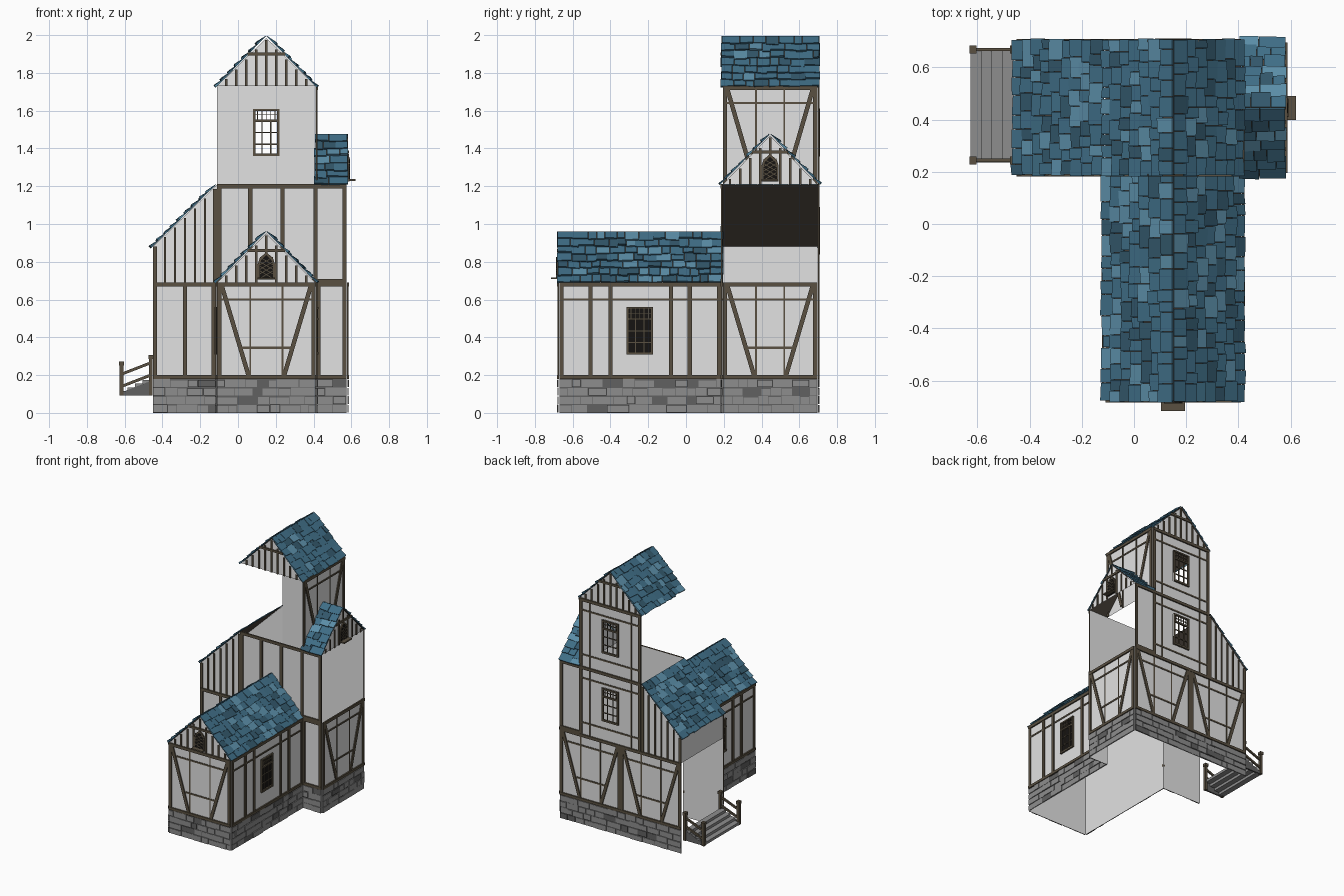
import bpy, bmesh, math, random
from mathutils import Vector as V

if "Cube" in bpy.data.objects:
    bpy.data.objects.remove(bpy.data.objects["Cube"])
random.seed(4)

COLOURS = [("plaster", (.76, .76, .76)), ("light plaster", (.84, .84, .84)), ("timber", (.1, .08, .053)),
           ("dark timber", (.07, .056, .044)), ("blue slate", (.05, .155, .24)), ("light slate", (.105, .27, .39)),
           ("deep slate", (.032, .095, .145)), ("stone", (.27, .27, .27)), ("dark stone", (.12, .12, .12)),
           ("black glass", (.008, .007, .006))]
PLASTER, LIGHT, TIMBER, DARK, BLUE, BLUE_L, BLUE_D, STONE, STONE_D, GLASS = range(10)
mats = []
for n, c in COLOURS:
    m = bpy.data.materials.new(n)
    m.diffuse_color = (*c, 1)
    m.use_nodes = True
    m.node_tree.nodes["Principled BSDF"].inputs["Base Color"].default_value = m.diffuse_color
    mats.append(m)
parts = {}


def prism(name, bottom, top, mat):
    """Closed prism between two rings of points; a single face if top is None."""
    bm = parts.setdefault(name, bmesh.new())
    a = [bm.verts.new(p) for p in bottom]
    faces = [bm.faces.new(a)]
    if top:
        b = [bm.verts.new(p) for p in top]
        faces.append(bm.faces.new(b[::-1]))
        for i in range(len(a)):
            j = (i + 1) % len(a)
            faces.append(bm.faces.new((a[j], a[i], b[i], b[j])))
        bmesh.ops.recalc_face_normals(bm, faces=faces)
    for f in faces:
        f.material_index = mat


def at(F, u, z, d):
    axis, c, s = F
    return V((u, c + s * d, z)) if axis == 'y' else V((c + s * d, u, z))


def slab(name, F, pts, d0, d1, mat):
    prism(name, [at(F, u, z, d0) for u, z in pts], [at(F, u, z, d1) for u, z in pts] if d1 != d0 else None, mat)


def rect(name, F, u0, u1, z0, z1, d0, d1, mat):
    slab(name, F, [(u0, z0), (u1, z0), (u1, z1), (u0, z1)], d0, d1, mat)


def beam(name, F, p, q, w=.022, d=.011, mat=TIMBER, d0=.003):
    p, q = V(p), V(q)
    t = (q - p).normalized() * w / 2
    s = V((-t.y, t.x))
    slab(name, F, [p + s, p - s, q - s, q + s], d0, d, mat)


def wall(name, F, u0, u1, z0, z1, mat=PLASTER, hole=None):
    if not hole:
        return rect(name, F, u0, u1, z0, z1, 0, 0, mat)
    a, b, c, d = hole
    for r in ((u0, a, z0, z1), (b, u1, z0, z1), (a, b, z0, c), (a, b, d, z1)):
        rect(name, F, *r, 0, 0, mat)


def frame(F, u0, u1, z0, z1, posts, sill=True):
    """Top and bottom rails plus upright posts."""
    if sill:
        beam("timber_frame", F, (u0, z0 + .01), (u1, z0 + .01), .02, .013)
    beam("timber_frame", F, (u0, z1 - .01), (u1, z1 - .01), .022, .013)
    for u in posts:
        beam("timber_frame", F, (u, z0), (u, z1))


def braced(F, u0, u1, z0, z1):
    """Panel with two slanted braces and thin studs."""
    frame(F, u0, u1, z0, z1, (u0 + .011, u1 - .011), z0 < 1)
    for a, b in ((u0, 1), (u1, -1)):
        beam("timber_braces", F, (a + b * .025, z1 - .02), (a + b * .165, z0 + .02), .023)
        beam("timber_studs", F, (a + b * .175, z0), (a + b * .175, z1), .01, .006)
    beam("timber_studs", F, (u0, z1 - .09), (u1, z1 - .09), .012, .007)
    beam("timber_studs", F, (u0 + .12, z0 + .165), (u1 - .12, z0 + .165), .012, .007)


def window(F, mid, z0, glass):
    """Tall window with a finely barred transom."""
    n, a, b, z1 = "windows", mid - .07, mid + .07, z0 + .25
    if glass:
        rect(n, F, a, b, z0, z1, .002, .004, GLASS)
    for u in (a + .006, b - .006):
        beam(n, F, (u, z0), (u, z1), .013, .014)
    for z, w in ((z0 + .005, .014), (z1 - .005, .011), (z0 + .187, .012)):
        beam(n, F, (a, z), (b, z), w, .015)
    for i in (1, 2):
        beam(n, F, (a + i * .0467, z0), (a + i * .0467, z0 + .19), .006, .01)
        beam(n, F, (a, z0 + i * .062), (b, z0 + i * .062), .006, .01)
    for i in range(1, 6):
        beam(n, F, (a + i * .0233, z0 + .19), (a + i * .0233, z1), .004, .009)
    beam(n, F, (a, z0 + .218), (b, z0 + .218), .004, .009)


def arched(F, mid, z0):
    """Small pointed window with a lattice and a sill."""
    def arch(w, h):
        return [(mid - w, z0 + .015), (mid + w, z0 + .015), (mid + w, z0 + h * .6), (mid + w * .75, z0 + h * .82),
                (mid, z0 + h), (mid - w * .75, z0 + h * .82), (mid - w, z0 + h * .6)]
    slab("arched_windows", F, arch(.046, .16), .003, .012, TIMBER)
    slab("arched_windows", F, arch(.036, .146), .01, .014, GLASS)
    for i in range(4):
        z = z0 + .022 + i * .024
        for s in (1, -1):
            beam("arched_windows", F, (mid - s * .034, z), (mid + s * .034, z + .04), .004, .017, TIMBER, .013)
    rect("arched_windows", F, mid - .046, mid + .046, z0 + .018, z0 + .028, .003, .046, TIMBER)


def gable(F, u0, u1, z0, z1, arch):
    """Planked gable triangle."""
    mid, half = (u0 + u1) / 2, (u1 - u0) / 2
    slab("gable_walls", F, [(u0, z0), (u1, z0), (mid, z1)], 0, 0, LIGHT)
    beam("gable_boards", F, (mid - half * .38, z0 + .17), (mid + half * .38, z0 + .17), .016, .012)
    for i in range(-4, 5):
        u = mid + i * .053
        top = z0 + (z1 - z0) * (1 - abs(u - mid) / half) - .01
        low = z0 + .15 if arch and abs(i) < 1 else z0
        if top > low + .01:
            beam("gable_boards", F, (u, low), (u, top), .013, .008)
    if arch:
        arched(F, mid, z0)


def stones(F, u0, u1):
    """Rough stone courses over dark mortar."""
    rect("stone_base", F, u0, u1, 0, .18, .004, .004, STONE_D)
    for r in range(4):
        u = u0
        while u < u1 - .001:
            e = min(u + random.uniform(.04, .12), u1)
            if u1 - e < .03:
                e = u1
            j = random.uniform(0, .007)
            rect("stone_base", F, u, e - .003, r * .045 + .001, r * .045 + .037 + j, .005, random.uniform(.007, .013),
                 random.choice((STONE,) * 9 + (STONE_D,)))
            u = e


def roof(name, o, along, slope, rows):
    """Uneven slate courses laid on a dark underside; o is the eave corner."""
    o, along, slope = V(o), V(along), V(slope)
    L, H = along.length, slope.length
    a, s = along.normalized(), slope.normalized()
    n = a.cross(s)
    n = n if n.z > 0 else -n
    prism(name, [o, o + along, o + along + slope, o + slope], None, DARK)
    h = H / rows
    for r in range(rows):
        u = -random.uniform(0, .008)
        while u < L - .002:
            e = u + random.uniform(.04, .085)
            if L - e < .03:
                e = L + random.uniform(0, .008)
            t0, t1 = max(r * h - random.uniform(0, .02), -.008), (r + 1) * h
            lift, k = random.uniform(.011, .019), random.uniform(-.003, .003)
            low = [o + a * u + s * (t0 + k), o + a * (e - .002) + s * (t0 - k), o + a * (e - .002) + s * t1, o + a * u + s * t1]
            high = [p + n * (lift if i < 2 else .005) for i, p in enumerate(low)]
            prism(name, [p + n * .002 for p in low], high,
                  random.choices((BLUE, BLUE_L, BLUE_D), (6, 2, 2))[0])
            u = e


# Wall planes: axis, position, outward sign
X0, XA, XB, X1, Y0, YA, Y1 = -.45, -.11, .41, .575, -.67, .195, .695
FRONT, BACK, RIGHT, LEFT = ('y', YA, -1), ('y', Y1, 1), ('x', X1, 1), ('x', X0, -1)
W_FRONT, W_LEFT, W_RIGHT, TOWER_R = ('y', Y0, -1), ('x', XA, -1), ('x', XB, 1), ('x', XB, 1)
G, S, T, E = .18, .69, 1.21, 1.73       # storey heights

# Stone base
for F, a, b in ((W_FRONT, XA, XB), (W_LEFT, Y0, YA), (W_RIGHT, Y0, YA), (FRONT, X0, XA), (FRONT, XB, X1),
                (RIGHT, YA, Y1), (BACK, X0, X1)):
    stones(F, a, b)

# Ground floor
wall("ground_walls", W_FRONT, XA, XB, 0, S)
braced(W_FRONT, XA, XB, G, S)
for F in (W_LEFT, W_RIGHT):
    wall("ground_walls", F, Y0, YA, 0, S)
    frame(F, Y0, YA, G, S, (Y0 + .011, -.505, -.4, -.08, .02, YA - .02))
    beam("timber_studs", F, (Y0, .6), (YA, .6), .012, .007)
    window(F, -.245, .31, True)
for a, b, posts in ((X0, XA, (X0 + .011, -.28, XA - .02)), (XB, X1, (XB + .015, X1 - .011))):
    wall("ground_walls", FRONT, a, b, 0, S)
    frame(FRONT, a, b, G, S, posts)
wall("ground_walls", RIGHT, YA, Y1, 0, S)
braced(RIGHT, YA, Y1, G, S)
wall("ground_walls", BACK, X0, X1, 0, S)
for a, b in ((X0, (X0 + X1) / 2), ((X0 + X1) / 2, X1)):
    braced(BACK, a, b, G, S)

# Second floor, open on the right
mid = (XA + XB) / 2
wall("second_floor_walls", FRONT, XA, X1, S, T)
frame(FRONT, XA, X1, S, T, (XA + .011, .065, .235, XB, X1 - .011))
wall("second_floor_walls", BACK, XB, X1, S, T)
frame(BACK, XB, X1, S, T, (X1 - .011,))

# Back windows of both tower storeys
for z, top in ((S, T), (T, E)):
    wall("tower_back_wall", BACK, XA, XB, z, top, PLASTER, (mid - .07, mid + .07, z + .15, z + .4))
    frame(BACK, XA, XB, z, top, (XA + .011, XB - .011), False)
    window(BACK, mid, z + .15, False)
    for h in (.09, .43):
        beam("timber_studs", BACK, (XA, z + h), (XB, z + h), .012, .007)
    for u in (XA + .085, XB - .085):
        beam("timber_studs", BACK, (u, z), (u, top), .01, .006)

# Lean-to ends with planks, and its low side wall
for F in (FRONT, BACK):
    slab("lean_to_walls", F, [(X0, S), (XA, S), (XA, T), (X0, .88)], 0, 0, LIGHT)
    for i in range(7):
        u = X0 + .01 + i * .053
        beam("lean_to_boards", F, (u, S), (u, .87 + (u - X0) * .96), .02 if i in (0, 6) else .012, .009)
wall("lean_to_walls", LEFT, YA, Y1, S, .88)

# Tower top right wall, its front and left sides stay open
wall("tower_right_wall", TOWER_R, YA, Y1, T, E)
braced(TOWER_R, YA, Y1, T, E)

# Gables
gable(('y', YA, -1), XA, XB, E, 1.985, False)
gable(('y', Y1, 1), XA, XB, E, 1.985, False)
gable(W_FRONT, XA, XB, S, .95, True)
gable(RIGHT, YA, Y1, T, 1.468, True)

# Slate roofs
for side in (-1, 1):
    x = mid + side * .26
    roof("tower_roof", (x, YA - .005, 1.727), (0, .515, 0), (-side * .26, 0, .266), 7)
    roof("front_wing_roof", (x, Y0 - .006, .692), (0, YA - Y0 + .004, 0), (-side * .26, 0, .266), 7)
    roof("side_dormer_roof", (XB, .445 + side * .257, 1.212), (.168, 0, 0), (0, -side * .257, .262), 7)
roof("lean_to_roof", (X0 - .003, YA - .005, .877), (0, .515, 0), (.338, 0, .33), 9)

# Entrance steps
for i in range(4):
    x = -.462 - i * .04
    prism("steps", [V((x - a, y, .155 - i * .02)) for a, y in ((0, .24), (.044, .24), (.044, .67), (0, .67))],
          [V((x - a, y, .175 - i * .02)) for a, y in ((0, .24), (.044, .24), (.044, .67), (0, .67))], STONE)
# Stringers, posts and handrails on both sides
for y in (.235, .66):
    F = ('y', y, 1)
    slab("step_stringers", F, [(-.625, .092), (-.46, .092), (-.46, .17), (-.625, .105)], 0, .012, STONE_D)
    for u, z in ((-.617, .25), (-.462, .285)):
        beam("railing", F, (u, .092), (u, z), .02, .02, TIMBER, -.004)
        beam("railing", F, (u, z), (u, z + .022), .026, .023, TIMBER, -.007)
    for z in (.14, .205):
        beam("railing", F, (-.617, z), (-.462, z + .06), .015, .015)

# Turn every part into an object
for name, bm in parts.items():
    me = bpy.data.meshes.new(name)
    bm.to_mesh(me)
    bm.free()
    for m in mats:
        me.materials.append(m)
    bpy.context.collection.objects.link(bpy.data.objects.new(name, me))
